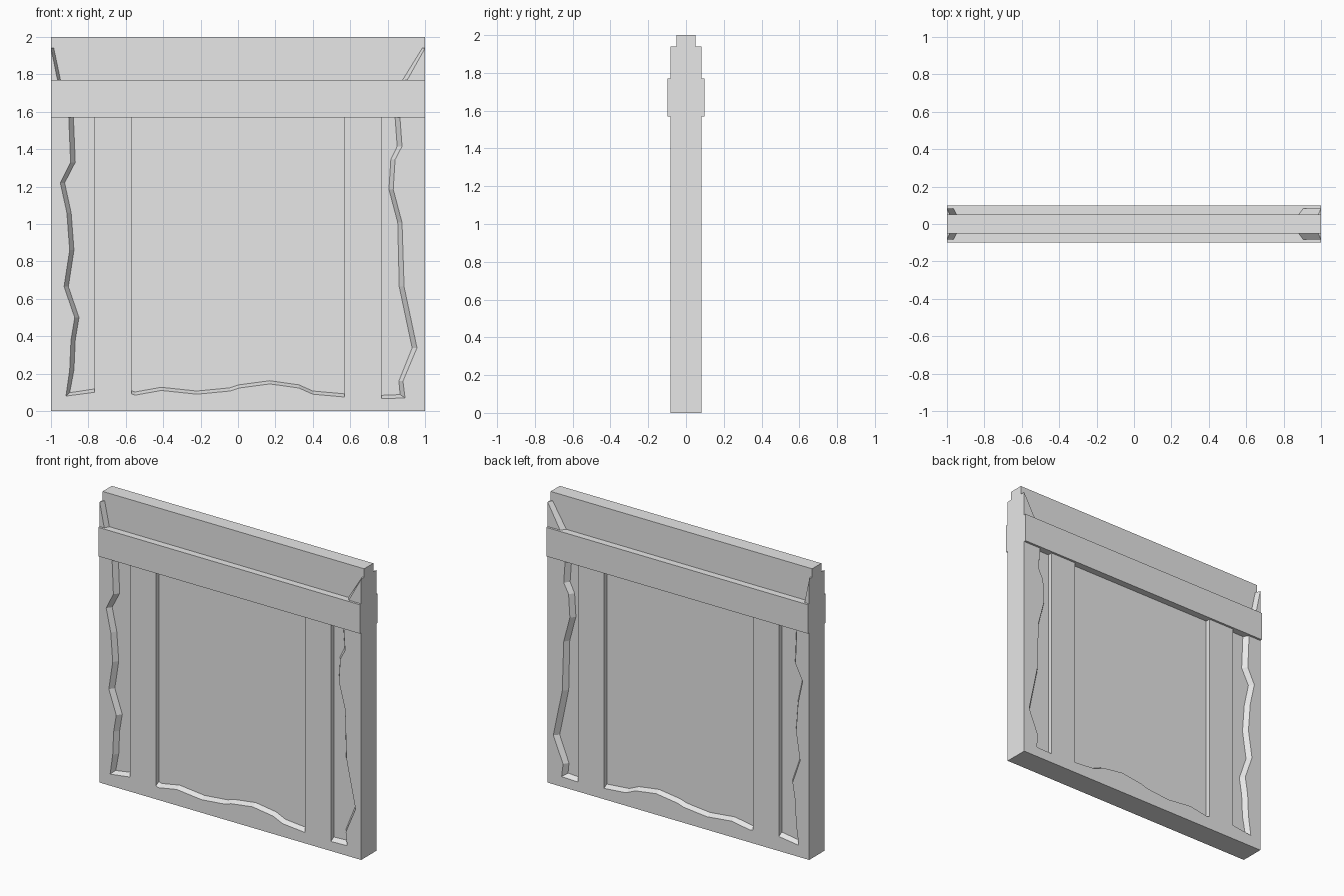
import bpy
import bmesh

if "Cube" in bpy.data.objects:
    bpy.data.objects.remove(bpy.data.objects["Cube"], do_unlink=True)

CORE, FACE, BEAM = 0.05, 0.083, 0.098   # half depths of the layers

grey = bpy.data.materials.new("plaster_grey")
grey.use_nodes = True
colour = (0.8, 0.8, 0.8, 1)
grey.diffuse_color = colour
grey.node_tree.nodes["Principled BSDF"].inputs["Base Color"].default_value = colour


def finish(name, bm):
    bmesh.ops.remove_doubles(bm, verts=bm.verts, dist=1e-5)
    bmesh.ops.recalc_face_normals(bm, faces=bm.faces)
    mesh = bpy.data.meshes.new(name)
    bm.to_mesh(mesh)
    bm.free()
    mesh.materials.append(grey)
    obj = bpy.data.objects.new(name, mesh)
    bpy.context.collection.objects.link(obj)
    return obj


def box(name, x0, x1, y0, y1, z0, z1):
    bm = bmesh.new()
    bmesh.ops.create_cube(bm, size=1)
    for v in bm.verts:
        v.co = ((x0 + x1) / 2 + v.co.x * (x1 - x0),
                (y0 + y1) / 2 + v.co.y * (y1 - y0),
                (z0 + z1) / 2 + v.co.z * (z1 - z0))
    return finish(name, bm)


def chipped_strip(name, sections, side):
    """Raised layer: each section is (rim, crest, foot) in x, z."""
    bm = bmesh.new()
    rings = []
    for rim, crest, foot in sections:
        rings.append([bm.verts.new((p[0], side * y, p[1])) for p, y in
                      ((rim, CORE), (rim, FACE), (crest, FACE), (foot, CORE))])
    for a, b in zip(rings, rings[1:]):
        for i in range(4):
            j = (i + 1) % 4
            bm.faces.new((a[i], a[j], b[j], b[i]))
    bm.faces.new(rings[0])
    bm.faces.new(rings[-1])
    return finish(name, bm)


def edge_sections(path, sign, end):
    """Jagged upright edge that turns the corner and runs to the post."""
    out = [((sign, z), (x, z), (x - sign * w, z)) for x, z, w in path[:-1]]
    x, z, w = path[-1]
    out.append(((sign, 0), (x, z), (x - sign * w, z + 0.018)))
    out.append(((end[0], 0), end, (end[0], end[1] + 0.018)))
    return out


# Crest lines: x, z, width of the sloping break
right_edge = [(-1, 1.94, .015), (-.965, 1.77, .016), (-.905, 1.57, .025),
              (-.895, 1.33, .025), (-.95, 1.22, .023), (-.915, 1.06, .023),
              (-.90, .86, .023), (-.93, .665, .023), (-.873, .50, .023),
              (-.893, .38, .023), (-.90, .22, .023), (-.92, .08, .02)]
left_edge = [(1, 1.94, .015), (.905, 1.77, .025), (.866, 1.57, .026),
             (.877, 1.415, .026), (.84, 1.345, .023), (.83, 1.185, .023),
             (.877, 1.008, .023), (.888, .665, .026), (.957, .338, .026),
             (.882, .16, .022), (.893, .07, .026)]
sill = [(-.57, .092), (-.55, .085), (-.41, .11), (-.22, .09), (-.043, .107),
        (.005, .123), (.17, .145), (.326, .123), (.40, .09), (.57, .075)]

# Core slab
box("wall_core", -1, 1, -CORE, CORE, 0, 2)

# Both faces carry the same relief
for label, side in (("front", -1), ("back", 1)):
    y0, y1 = sorted((side * CORE, side * FACE))
    for hand, s in (("right", -1), ("left", 1)):
        xa, xb = sorted((s * .57, s * .768))
        box(f"{label}_{hand}_post", xa, xb, y0, y1, 0, 1.6)
    y0, y1 = sorted((side * CORE, side * BEAM))
    box(f"{label}_beam", -1, 1, y0, y1, 1.57, 1.77)
    chipped_strip(f"{label}_right_edge",
                  edge_sections(right_edge, -1, (-.768, .10)), side)
    chipped_strip(f"{label}_left_edge",
                  edge_sections(left_edge, 1, (.768, .066)), side)
    chipped_strip(f"{label}_sill",
                  [((x, 0), (x, z), (x, z + .017)) for x, z in sill], side)
